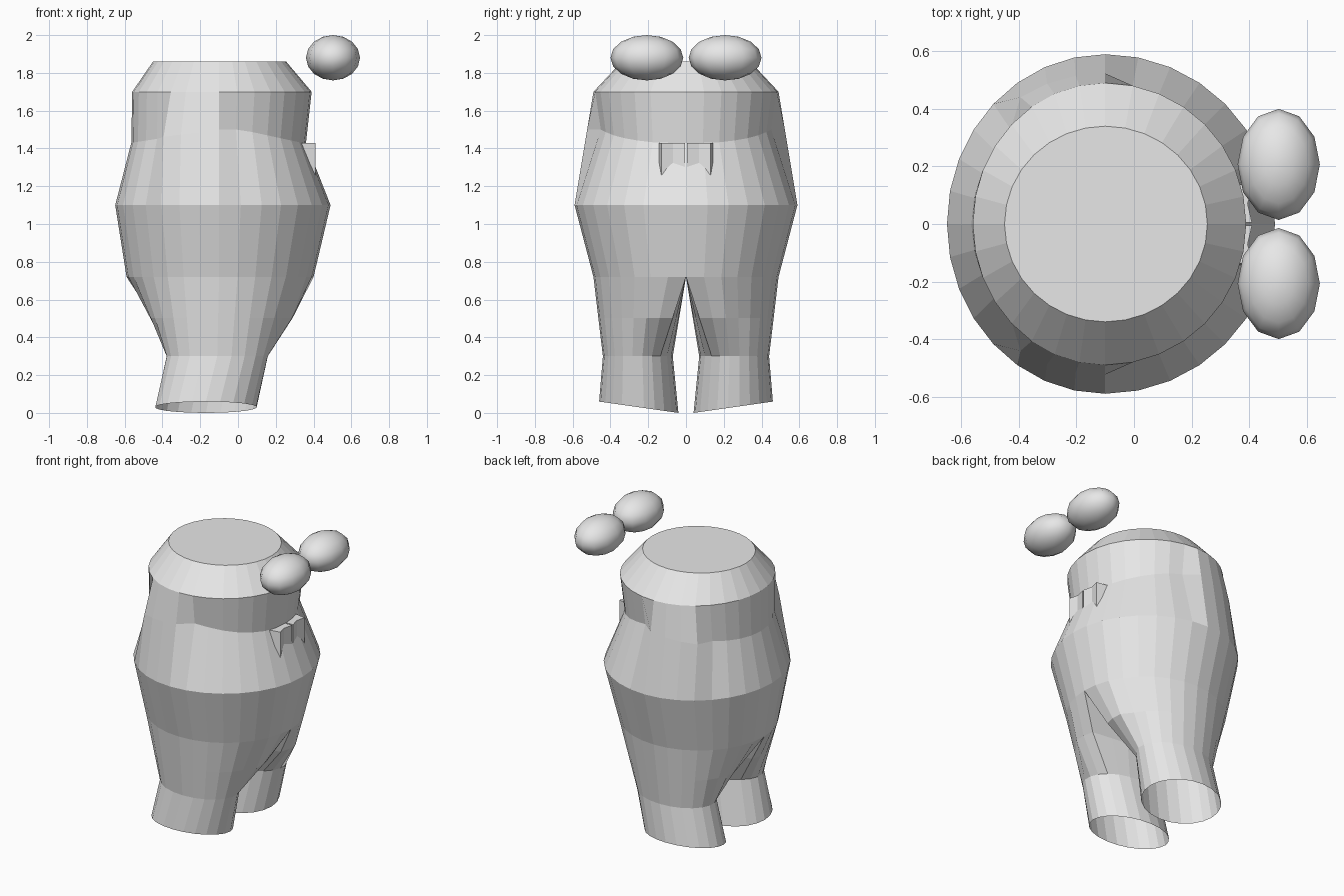
import bpy, bmesh, math
from mathutils import Vector

if "Cube" in bpy.data.objects:
    bpy.data.objects.remove(bpy.data.objects["Cube"])

grey = bpy.data.materials.new("plain grey")
grey.diffuse_color = (0.8, 0.8, 0.8, 1)
grey.use_nodes = True
grey.node_tree.nodes["Principled BSDF"].inputs["Base Color"].default_value = grey.diffuse_color
N, INNER, CX = 16, 5, -0.1


def finish(bm, name):
    """Mirror a half across y = 0, weld it and make an object."""
    geom = bm.verts[:] + bm.edges[:] + bm.faces[:]
    dup = bmesh.ops.duplicate(bm, geom=geom)["geom"]
    for v in [g for g in dup if isinstance(g, bmesh.types.BMVert)]:
        v.co.y *= -1
    bmesh.ops.reverse_faces(bm, faces=[g for g in dup if isinstance(g, bmesh.types.BMFace)])
    bmesh.ops.remove_doubles(bm, verts=bm.verts[:], dist=0.0005)
    bmesh.ops.recalc_face_normals(bm, faces=bm.faces[:])
    me = bpy.data.meshes.new(name)
    bm.to_mesh(me)
    bm.free()
    me.materials.append(grey)
    ob = bpy.data.objects.new(name, me)
    bpy.context.collection.objects.link(ob)
    return ob


def arc(z, front, back, ry):
    """Half ring from the front (+x) round to the back."""
    pts = []
    for i in range(N + 1):
        t = math.pi * i / N
        r = front if i <= N // 2 else back
        pts.append(Vector((CX + r * math.cos(t), ry * abs(math.sin(t)), z)))
    pts[0].y = pts[-1].y = 0
    return pts


def brow_ring():
    """Ring under the brow: pushed in at the front and slightly at the back."""
    pts = []
    for i in range(N + 1):
        t = math.pi * i / N
        c = math.cos(t)
        z = 1.5 - 0.07 * min(1, max(0, (c - 0.25) / 0.7)) if c > 0 else 1.5 + 0.07 * c
        r = 0.49 + 0.1 * (1.7 - z) / 0.6
        if c > 0.15:
            r = 0.46
        elif c < -0.7:
            r = 0.465
        pts.append(Vector((CX + r * c, r * math.sin(t) if 0 < i < N else 0, z)))
    return pts


def leg_ring(x0, x1, y0, y1, zin, zout):
    """Closed oval; the outer arc comes first, then the inner side."""
    angs = [math.radians(-40 + 260 * i / N) for i in range(N + 1)]
    angs += [math.radians(220 + 100 * (k + 1) / (INNER + 1)) for k in range(INNER)]
    pts = []
    for a in angs:
        u = (math.sin(a) + 1) / 2
        pts.append(Vector(((x0 + x1) / 2 + (x1 - x0) / 2 * math.cos(a),
                           y0 + (y1 - y0) * u, zin + (zout - zin) * u)))
    return pts


def loft(bm, a, b, closed=False):
    n = len(a)
    for i in range(n if closed else n - 1):
        j = (i + 1) % n
        bm.faces.new((a[i], b[i], b[j], a[j]))


# body with legs
bm = bmesh.new()
body = [arc(1.86, 0.355, 0.35, 0.34), arc(1.70, 0.49, 0.46, 0.49), brow_ring(),
        arc(1.10, 0.59, 0.55, 0.59), arc(0.72, 0.50, 0.49, 0.49)]
rows = [[bm.verts.new(p) for p in ring] for ring in body]
for a, b in zip(rows, rows[1:]):
    loft(bm, a, b)
bm.faces.new(rows[0])

crotch = [body[-1][-1].lerp(body[-1][0], (k + 1) / (INNER + 1)) for k in range(INNER)]
hip = body[-1] + crotch
ankle = leg_ring(-0.38, 0.16, 0.07, 0.44, 0.30, 0.30)
foot = leg_ring(-0.44, 0.10, 0.04, 0.46, 0.0, 0.06)
thigh = [h.lerp(a, 0.52) for h, a in zip(hip, ankle)]
for i in (0, 1, 2):
    thigh[i].x += 0.03
legs = [rows[-1] + [bm.verts.new(p) for p in crotch]]
legs += [[bm.verts.new(p) for p in ring] for ring in (thigh, ankle, foot)]
for a, b in zip(legs, legs[1:]):
    loft(bm, a, b, True)
finish(bm, "body")

# teeth: tapering curved plates
bm = bmesh.new()
section = [(0.30, 0.005), (0.41, 0.005), (0.395, 0.07), (0.41, 0.13), (0.30, 0.15)]
low = [1.29, 1.29, 1.27, 1.23, 1.26]
top = [bm.verts.new((x, y, 1.43)) for x, y in section]
bot = [bm.verts.new((x + (0.06 if x < 0.35 else 0), y, z)) for (x, y), z in zip(section, low)]
loft(bm, top, bot, True)
bm.faces.new(top)
bm.faces.new(bot)
finish(bm, "teeth")

# eyes
bm = bmesh.new()
bmesh.ops.create_uvsphere(bm, u_segments=12, v_segments=8, radius=1)
for v in bm.verts:
    v.co = Vector((0.503 + 0.143 * v.co.x, 0.207 + 0.193 * v.co.y, 1.88 + 0.12 * v.co.z))
eyes = finish(bm, "eyes")
eyes.data.polygons.foreach_set("use_smooth", [True] * len(eyes.data.polygons))
